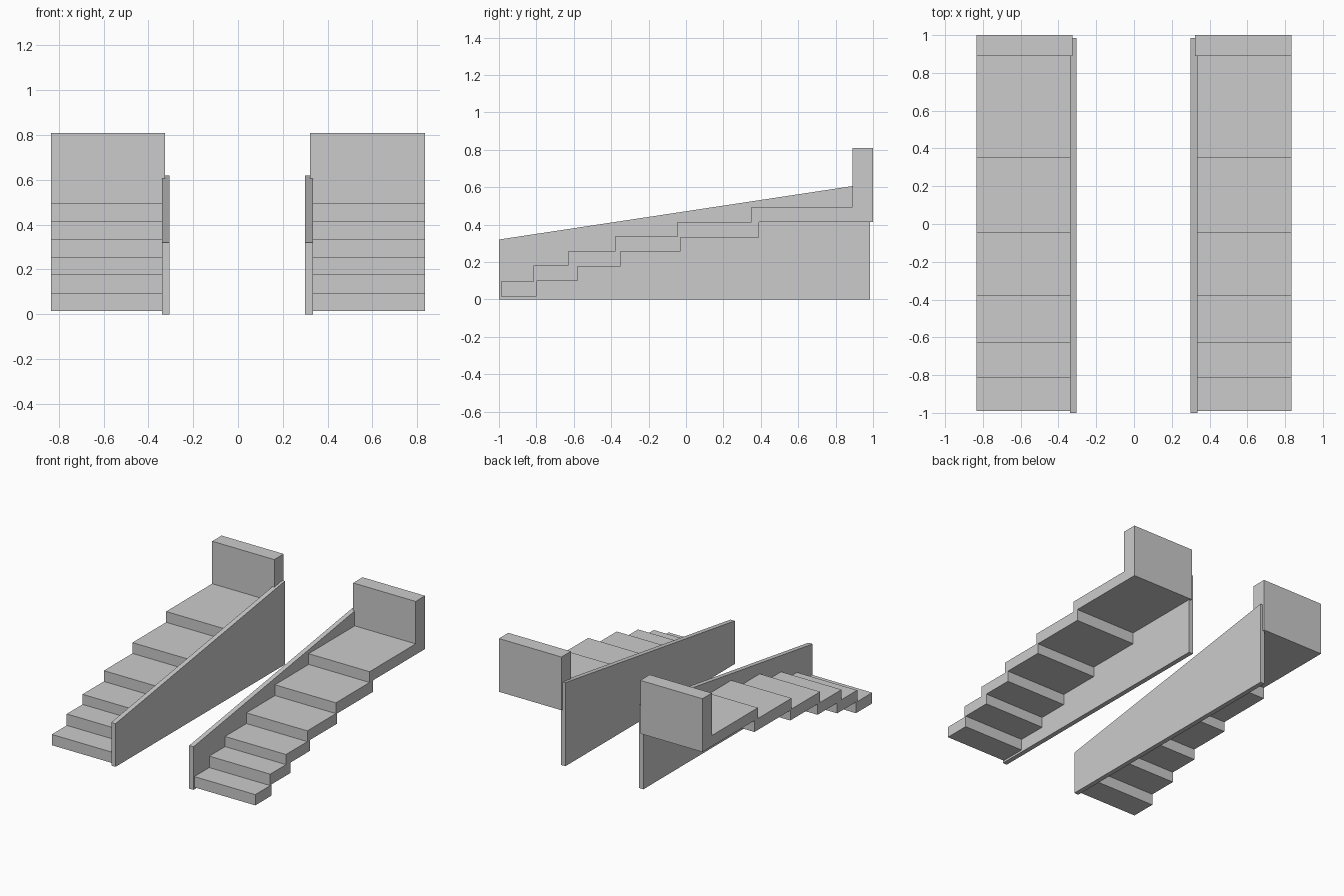
import bpy
import bmesh

cube = bpy.data.objects.get("Cube")
if cube:
    bpy.data.objects.remove(cube, do_unlink=True)

# Single plain grey
grey = bpy.data.materials.new("light_grey")
grey.use_nodes = True
colour = (0.6, 0.6, 0.6, 1)
grey.diffuse_color = colour
grey.node_tree.nodes["Principled BSDF"].inputs["Base Color"].default_value = colour


def extrude_profile(name, profile, x0, x1):
    """Extrude a closed (y, z) outline from x0 to x1."""
    bm = bmesh.new()
    face = bm.faces.new([bm.verts.new((x0, y, z)) for y, z in profile])
    result = bmesh.ops.extrude_face_region(bm, geom=[face])
    moved = [v for v in result["geom"] if isinstance(v, bmesh.types.BMVert)]
    bmesh.ops.translate(bm, verts=moved, vec=(x1 - x0, 0, 0))
    bmesh.ops.recalc_face_normals(bm, faces=bm.faces)
    mesh = bpy.data.meshes.new(name)
    bm.to_mesh(mesh)
    bm.free()
    mesh.materials.append(grey)
    obj = bpy.data.objects.new(name, mesh)
    bpy.context.collection.objects.link(obj)


def steps(start, z0, risers):
    """Zigzag outline: rise at each (y, z) riser, then run on to the next."""
    points, z = [(start, z0)], z0
    for y, top in risers:
        points += [(y, z), (y, top)]
        z = top
    return points[1:]


# Stair outline: treads, raised end block, stepped underside
treads = steps(-0.99, 0.015, [(-0.99, 0.095), (-0.815, 0.18), (-0.63, 0.255),
                              (-0.38, 0.335), (-0.045, 0.415), (0.35, 0.495),
                              (0.89, 0.81)])
underside = steps(-0.99, 0.015, [(-0.80, 0.098), (-0.58, 0.175), (-0.35, 0.255),
                                 (-0.03, 0.33), (0.39, 0.415)])
stair = treads + [(1, 0.81), (1, 0.415)] + underside[::-1]

# Sloping side wall outline
wall = [(-1, 0), (0.985, 0), (0.985, 0.62), (-1, 0.32)]

# Two flights, each with a wall on its inner side
extrude_profile("left_stair", stair, 0.322, 0.835)
extrude_profile("left_wall", wall, 0.30, 0.335)
extrude_profile("right_stair", stair, -0.835, -0.325)
extrude_profile("right_wall", wall, -0.34, -0.305)
